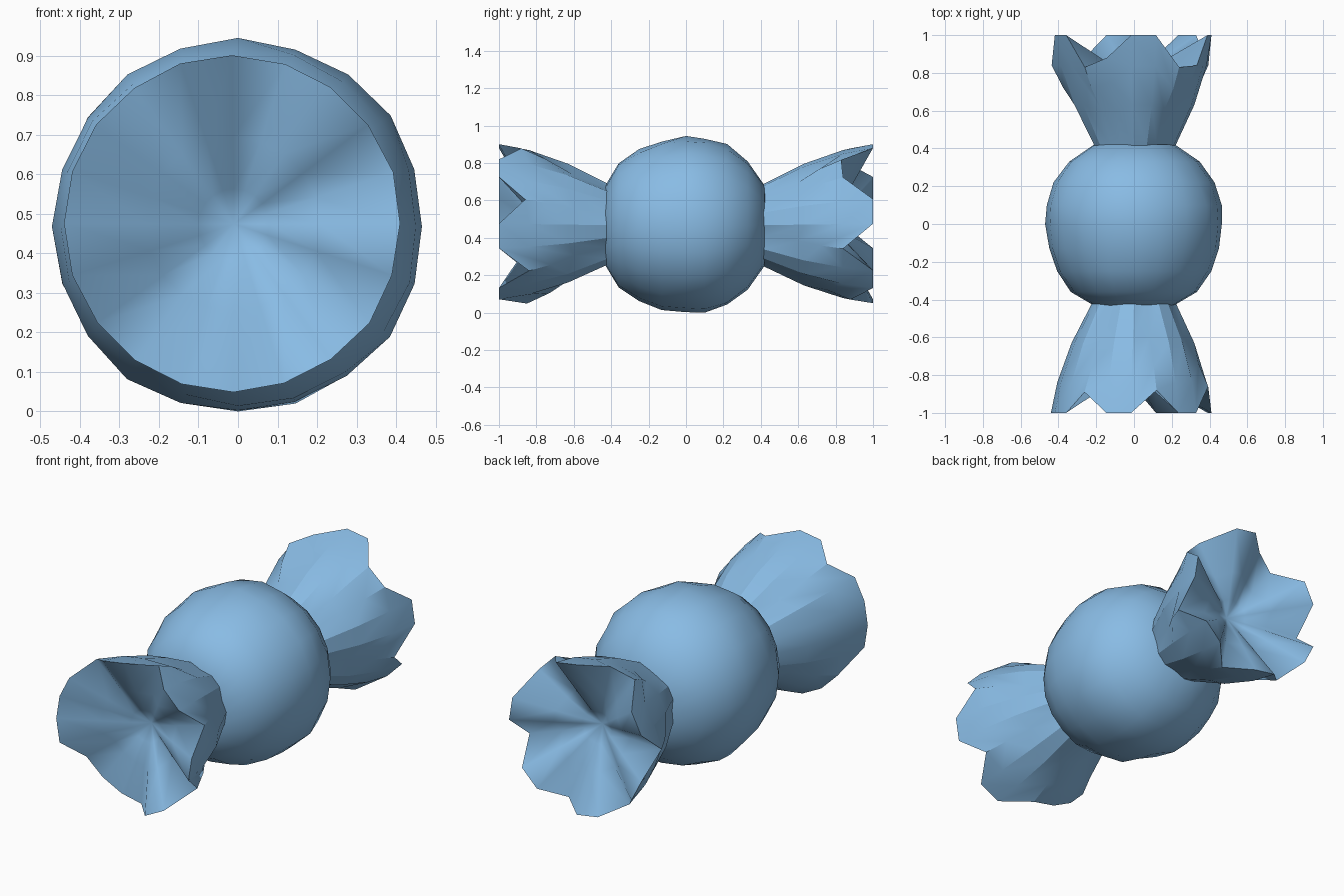
import bpy, bmesh, math, random

if "Cube" in bpy.data.objects:
    bpy.data.objects.remove(bpy.data.objects["Cube"])

random.seed(4)
N = 20  # sides around the long (y) axis
blue = bpy.data.materials.new("candy_blue")
blue.diffuse_color = (.25, .50, .78, 1)
blue.use_nodes = True
blue.node_tree.nodes["Principled BSDF"].inputs["Base Color"].default_value = blue.diffuse_color


def make_object(name, rings, caps, angle=40):
    """Skin a list of N-point rings; pole points (or None) close the ends."""
    bm = bmesh.new()
    loops = [[bm.verts.new(p) for p in ring] for ring in rings]
    for a, b in zip(loops, loops[1:]):
        for i in range(N):
            j = (i + 1) % N
            bm.faces.new((a[i], a[j], b[j], b[i]))
    for loop, p in zip((loops[0], loops[-1]), caps):
        if p:
            pole = bm.verts.new(p)
            for i in range(N):
                bm.faces.new((loop[i], loop[(i + 1) % N], pole))
    bmesh.ops.recalc_face_normals(bm, faces=bm.faces)
    mesh = bpy.data.meshes.new(name)
    bm.to_mesh(mesh)
    bm.free()
    mesh.materials.append(blue)
    obj = bpy.data.objects.new(name, mesh)
    bpy.context.collection.objects.link(obj)
    bpy.ops.object.select_all(action='DESELECT')
    obj.select_set(True)
    bpy.context.view_layer.objects.active = obj
    bpy.ops.object.shade_smooth_by_angle(angle=math.radians(angle))
    return obj


def point(i, r, y, cx=0.0, cz=0.478):
    a = math.tau * i / N
    return (cx + r * math.cos(a), y, cz + r * math.sin(a))


# Round sweet: slightly uneven lathe with flattened ends
profile = [(-.43, .215), (-.36, .335), (-.25, .41), (-.13, .452), (0, .472),
           (.1, .468), (.22, .43), (.33, .345), (.42, .215)]
body = [[point(i, r * random.uniform(.985, 1.012), y) for i in range(N)]
        for y, r in profile]
make_object("sweet_body", body, ((0, -.45, .478), (0, .445, .478)), 50)

# Twisted wrapper ends: length of each rim point, petals reach 1, gaps stop short
back_rim = [1, 1, .84, .83, 1, 1, .88, .83, 1, 1,
            .84, 1, 1, .88, 1, 1, .88, 1, 1, .84]
front_rim = [1, .86, 1, 1, .88, 1, 1, .89, 1, 1,
             1, 1, .85, .84, .84, .85, 1, 1, .84, 1]


def wrapper_end(name, rim, side):
    rings = [[] for _ in range(6)]
    for i, tip in enumerate(rim):
        petal = tip > .95
        fold = 1 if petal else .86   # gaps are creased inward
        dip = (tip - .93) * .4       # waves running into the dish
        stations = [(.22 * (fold + 1) / 2, .415),
                    (.325 * fold, .63 if petal else .6),
                    (.395 * (fold + 1) / 2, .42 + (tip - .42) * .72),
                    (.425, tip),
                    # shallow trumpet-shaped inside
                    (.22, .86 + dip), (.09, .81 + dip * .2)]
        for ring, (r, y) in zip(rings, stations):
            t = (y - .4) / .6
            ring.append(point(i, r, side * y, -.015 * t, .478 + .008 * t))
    make_object(name + "_outside", rings[:4], (None, None), 18)
    make_object(name + "_inside", rings[3:], (None, (-.01, side * .76, .485)), 180)


wrapper_end("wrapper_back", back_rim, 1)
wrapper_end("wrapper_front", front_rim, -1)

# Rest the model on the ground
objs = list(bpy.context.collection.objects)
low = min(v.co.z for o in objs for v in o.data.vertices)
for o in objs:
    for v in o.data.vertices:
        v.co.z -= low
